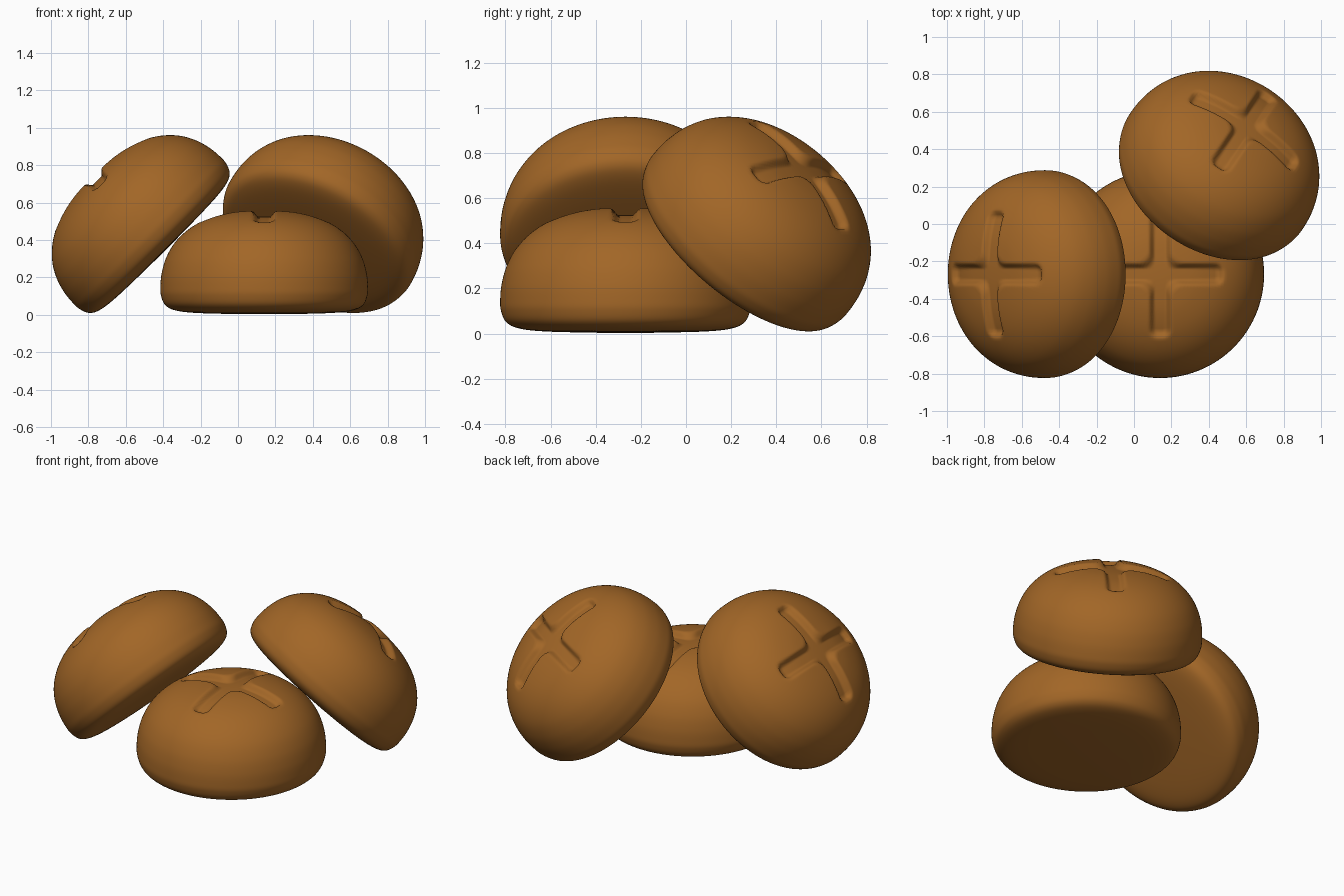
import bpy, bmesh, math
from mathutils import Matrix, Vector

if "Cube" in bpy.data.objects:
    bpy.data.objects.remove(bpy.data.objects["Cube"])

SEGS, SUB = 160, 7

crust = bpy.data.materials.new("golden_brown_crust")
crust.diffuse_color = (0.36, 0.133, 0.02, 1)
crust.use_nodes = True
crust.node_tree.nodes["Principled BSDF"].inputs["Base Color"].default_value = crust.diffuse_color

# Bun profile: radius, height from the middle of the base to the top
PROFILE = [(0, 0), (0.2, 0.002), (0.38, 0.008), (0.48, 0.022), (0.53, 0.05),
           (0.552, 0.1), (0.555, 0.15), (0.548, 0.22), (0.525, 0.3),
           (0.48, 0.38), (0.41, 0.45), (0.32, 0.503), (0.21, 0.538),
           (0.1, 0.553), (0, 0.557)]


def smooth_profile(points):
    """Catmull-Rom curve through the profile points."""
    p = [Vector(q) for q in points]
    p = [Vector((-p[1].x, p[1].y))] + p + [Vector((-p[-2].x, p[-2].y))]
    out = []
    for i in range(1, len(p) - 2):
        a, b, c, d = p[i - 1:i + 3]
        for k in range(SUB):
            t = k / SUB
            out.append(0.5 * (2 * b + (c - a) * t + (2 * a - 5 * b + 4 * c - d) * t ** 2
                              + (3 * b - a - 3 * c + d) * t ** 3))
    return out[1:]


def slot(x, y, half_len=0.335, half_wid=0.055, r=0.04):
    """Distance to a slot with rounded ends."""
    dx, dy = abs(x) - half_len + r, abs(y) - half_wid + r
    return math.hypot(max(dx, 0), max(dy, 0)) + min(max(dx, dy), 0) - r


def cross_depth(x, y):
    """Depth of the cross cut, with filleted inner corners."""
    a, b, k = slot(x, y), slot(y, x), 0.07
    h = max(k - abs(a - b), 0) / k
    d = min(a, b) - h * h * k / 4
    t = min(max((0.008 - d) / 0.036, 0), 1)
    return 0.035 * t * t * (3 - 2 * t)


def make_bun(name, rotation, centre, base):
    bm = bmesh.new()
    rings = []
    for r, z in smooth_profile(PROFILE):
        ring = []
        for s in range(SEGS):
            a = 2 * math.pi * s / SEGS
            x, y = r * math.cos(a), r * math.sin(a)
            ring.append(bm.verts.new((x, y, z - (cross_depth(x, y) if z > 0.4 else 0))))
        rings.append(ring)
    for lo, hi in zip(rings, rings[1:]):
        for s in range(SEGS):
            n = (s + 1) % SEGS
            bm.faces.new((lo[s], lo[n], hi[n], hi[s]))
    bottom = bm.verts.new((0, 0, 0))
    top = bm.verts.new((0, 0, PROFILE[-1][1] - cross_depth(0, 0)))
    for s in range(SEGS):
        n = (s + 1) % SEGS
        bm.faces.new((bottom, rings[0][n], rings[0][s]))
        bm.faces.new((top, rings[-1][s], rings[-1][n]))
    # Tilt, then centre on x and y and rest on the given height
    bm.transform(rotation)
    xs, ys, zs = zip(*(v.co for v in bm.verts))
    bm.transform(Matrix.Translation((centre[0] - (min(xs) + max(xs)) / 2,
                                     centre[1] - (min(ys) + max(ys)) / 2,
                                     base - min(zs))))
    for f in bm.faces:
        f.smooth = True
    me = bpy.data.meshes.new(name)
    bm.to_mesh(me)
    bm.free()
    me.materials.append(crust)
    bpy.context.collection.objects.link(bpy.data.objects.new(name, me))


def tilt(azimuth):
    return (Matrix.Rotation(math.radians(azimuth), 4, 'Z')
            @ Matrix.Rotation(math.radians(45), 4, 'Y'))


# One bun lying flat, two leaning on it
make_bun("flat_bun", Matrix.Identity(4), (0.14, -0.268), 0.003)
make_bun("left_leaning_bun", tilt(180), (-0.52, -0.268), 0.01)
make_bun("back_leaning_bun", tilt(56), (0.455, 0.313), 0.01)
